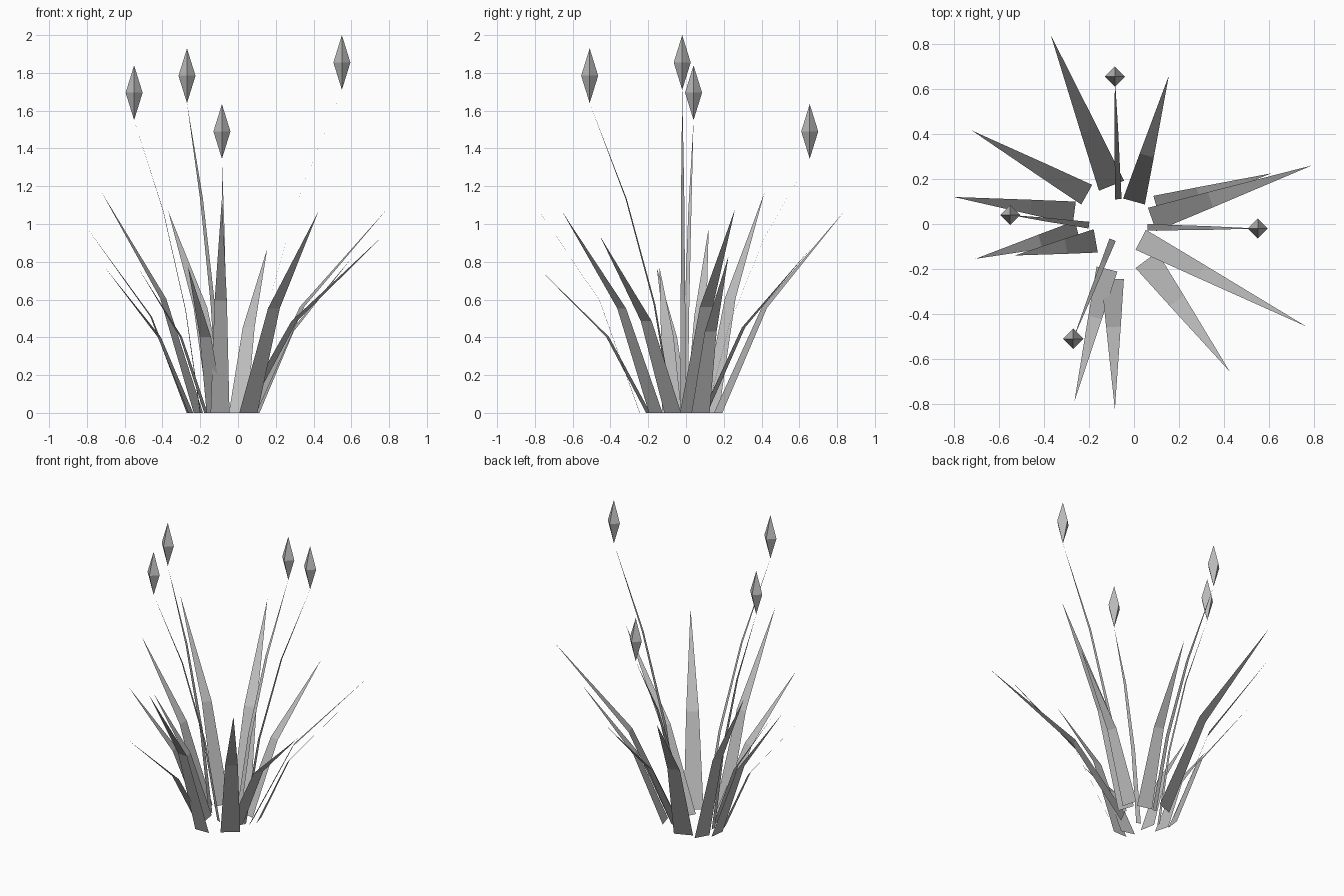
import bpy
from mathutils import Vector

if "Cube" in bpy.data.objects:
    bpy.data.objects.remove(bpy.data.objects["Cube"])

grey = bpy.data.materials.new("plain grey")
grey.use_nodes = True
grey.diffuse_color = (0.5, 0.5, 0.5, 1)
grey.node_tree.nodes["Principled BSDF"].inputs["Base Color"].default_value = (0.5, 0.5, 0.5, 1)


def make_object(name, verts, faces):
    mesh = bpy.data.meshes.new(name)
    mesh.from_pydata(verts, [], faces)
    mesh.materials.append(grey)
    obj = bpy.data.objects.new(name, mesh)
    bpy.context.collection.objects.link(obj)
    return obj


def ribbon(name, base, tip, width, bends):
    """Flat tapering strip; bends are (outward share, height share, width share)."""
    base, tip = Vector((*base, 0)), Vector(tip)
    lean = Vector((tip.x - base.x, tip.y - base.y, 0))
    side = Vector((-lean.y, lean.x, 0)).normalized() * width / 2
    verts, faces = [], []
    for out, rise, wide in [(0, 0, 1)] + bends:
        middle = base + lean * out + Vector((0, 0, tip.z * rise))
        verts += [middle - side * wide, middle + side * wide]
    verts.append(tip)
    for i in range(0, 2 * len(bends), 2):
        faces.append((i, i + 1, i + 3, i + 2))
    n = len(verts)
    faces.append((n - 3, n - 2, n - 1))
    return make_object(name, verts, faces)


def bud(name, centre, radius, half_height):
    """Four-sided double pyramid."""
    c = Vector(centre)
    ring = [(1, 0), (0, 1), (-1, 0), (0, -1)]
    verts = [c + Vector((x * radius, y * radius, 0)) for x, y in ring]
    verts += [c + Vector((0, 0, half_height)), c - Vector((0, 0, half_height))]
    faces = []
    for i in range(4):
        j = (i + 1) % 4
        faces += [(i, j, 4), (j, i, 5)]
    return make_object(name, verts, faces)


# Leaves: base centre, tip, base width
LEAVES = [
    ((-0.10, 0.17), (-0.37, 0.84, 1.07), 0.12),
    ((0.00, 0.10), (0.155, 0.66, 0.87), 0.10),
    ((-0.21, 0.13), (-0.72, 0.415, 1.165), 0.10),
    ((-0.265, 0.05), (-0.80, 0.12, 0.98), 0.10),
    ((-0.25, -0.035), (-0.705, -0.155, 0.77), 0.10),
    ((-0.17, -0.075), (-0.53, -0.14, 0.77), 0.105),
    ((-0.12, -0.20), (-0.265, -0.79, 0.775), 0.095),
    ((-0.095, -0.245), (-0.085, -0.825, 1.14), 0.10),
    ((0.055, -0.16), (0.425, -0.655, 1.065), 0.12),
    ((0.03, -0.07), (0.765, -0.455, 0.935), 0.10),
    ((0.08, 0.02), (0.79, 0.26, 1.08), 0.11),
    ((0.10, 0.077), (0.61, 0.225, 0.83), 0.10),
]
for i, (base, tip, width) in enumerate(LEAVES, 1):
    ribbon(f"leaf_{i}", base, tip, width, [(0.365, 0.52, 0.65)])

# Flower stems with a bud on each: base centre, bud centre
STEMS = [
    ((-0.07, 0.11), (-0.085, 0.655, 1.49)),
    ((-0.20, -0.005), (-0.55, 0.04, 1.695)),
    ((-0.095, -0.07), (-0.27, -0.51, 1.785)),
    ((0.06, -0.015), (0.55, -0.02, 1.855)),
]
HALF = 0.145
for i, (base, centre) in enumerate(STEMS, 1):
    tip = Vector(centre) - Vector((0, 0, HALF))
    ribbon(f"stem_{i}", base, tip, 0.03, [(0.22, 0.35, 0.8), (0.56, 0.69, 0.55)])
    bud(f"bud_{i}", centre, 0.045, HALF)
